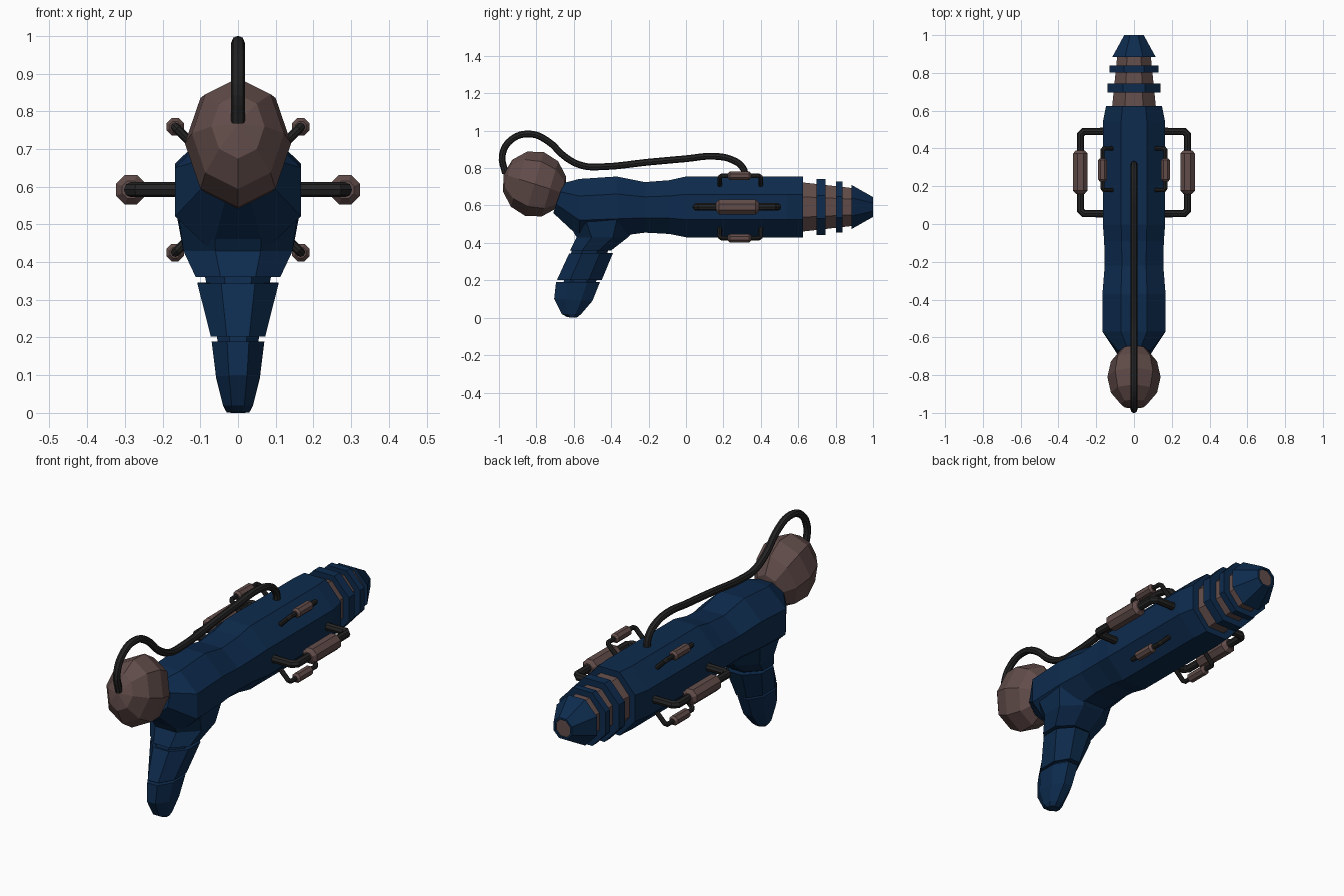
import bpy, bmesh
from math import radians, pi
from mathutils import Matrix, Vector

if "Cube" in bpy.data.objects:
    bpy.data.objects.remove(bpy.data.objects["Cube"])

AXIS_Z = 0.592


def material(name, rgb):
    m = bpy.data.materials.new(name)
    m.diffuse_color = (*rgb, 1)
    m.use_nodes = True
    m.node_tree.nodes["Principled BSDF"].inputs["Base Color"].default_value = m.diffuse_color
    return m


NAVY = material("navy", (0.004, 0.024, 0.075))
BROWN = material("brown", (0.12, 0.073, 0.068))
BLACK = material("black", (0.017, 0.017, 0.017))


def add(name, mesh, mat):
    mesh.materials.clear()
    mesh.materials.append(mat)
    ob = bpy.data.objects.new(name, mesh)
    bpy.context.collection.objects.link(ob)
    return ob


def loft(name, rings, mat, x0=0.0):
    """Octagonal loft; ring = (y, z) of one end, (y, z) of other end, half width."""
    bm = bmesh.new()
    k = 0.414
    octagon = [(k, 1), (1, k), (1, -k), (k, -1), (-k, -1), (-1, -k), (-1, k), (-k, 1)]
    loops = []
    for ya, za, yb, zb, w in rings:
        a, b = Vector((x0, ya, za)), Vector((x0, yb, zb))
        mid, half = (a + b) / 2, (a - b) / 2
        loops.append([bm.verts.new(mid + half * t + Vector((w * s, 0, 0))) for s, t in octagon])
    for p, q in zip(loops, loops[1:]):
        for i in range(8):
            j = (i + 1) % 8
            bm.faces.new((p[i], p[j], q[j], q[i]))
    bm.faces.new(loops[0])
    bm.faces.new(loops[-1])
    bmesh.ops.recalc_face_normals(bm, faces=bm.faces)
    me = bpy.data.meshes.new(name)
    bm.to_mesh(me)
    bm.free()
    return add(name, me, mat)


def turned(name, profile, mat, z=AXIS_Z, squash=1.0, x0=0.0):
    """Octagonal part along y from (y, radius) pairs."""
    return loft(name, [(y, z + r, y, z - r, r * squash) for y, r in profile], mat, x0)


def tube(name, pts, radius, smooth_path=False):
    cu = bpy.data.curves.new(name, 'CURVE')
    cu.dimensions = '3D'
    cu.bevel_depth = radius
    cu.bevel_resolution = 2
    cu.use_fill_caps = True
    if smooth_path:
        cu.resolution_u = 4
        sp = cu.splines.new('BEZIER')
        sp.bezier_points.add(len(pts) - 1)
        for bp, p in zip(sp.bezier_points, pts):
            bp.co = p
            bp.handle_left_type = bp.handle_right_type = 'AUTO'
    else:
        sp = cu.splines.new('POLY')
        sp.points.add(len(pts) - 1)
        for sp_pt, p in zip(sp.points, pts):
            sp_pt.co = (*p, 1)
    tmp = bpy.data.objects.new(name + "_path", cu)
    bpy.context.collection.objects.link(tmp)
    dg = bpy.context.evaluated_depsgraph_get()
    me = bpy.data.meshes.new_from_object(tmp.evaluated_get(dg))
    bpy.data.objects.remove(tmp)
    for f in me.polygons:
        f.use_smooth = False
    return add(name, me, BLACK)


# Main barrel body
loft("body", [
    (0.625, 0.755, 0.625, 0.43, 0.148),
    (0.54, 0.755, 0.54, 0.43, 0.165),
    (0.0, 0.755, 0.0, 0.43, 0.165),
    (-0.09, 0.735, -0.09, 0.448, 0.158),
    (-0.22, 0.725, -0.22, 0.455, 0.155),
    (-0.37, 0.755, -0.37, 0.435, 0.167),
    (-0.57, 0.742, -0.57, 0.43, 0.167),
    (-0.655, 0.72, -0.71, 0.56, 0.085)], NAVY)

# Grip: collar blending into the body, two segments, inner core in the gaps
loft("grip_collar", [
    (-0.68, 0.59, -0.24, 0.50, 0.163),
    (-0.585, 0.43, -0.31, 0.43, 0.145),
    (-0.62, 0.36, -0.40, 0.36, 0.112)], NAVY)
loft("grip_middle", [
    (-0.625, 0.343, -0.39, 0.347, 0.108),
    (-0.69, 0.202, -0.45, 0.202, 0.072)], NAVY)
loft("grip_end", [
    (-0.695, 0.19, -0.46, 0.19, 0.07),
    (-0.705, 0.10, -0.50, 0.09, 0.058),
    (-0.665, 0.02, -0.56, 0.02, 0.04),
    (-0.635, 0.003, -0.585, 0.0, 0.03)], NAVY)
loft("grip_core", [
    (-0.60, 0.40, -0.40, 0.40, 0.095),
    (-0.66, 0.17, -0.49, 0.17, 0.05)], NAVY)

# Nozzle: core, cooling rings and hollow tip
turned("nozzle_core", [(0.60, 0.134), (0.90, 0.10)], BROWN, squash=0.88)
turned("nozzle_ring_rear", [(0.697, 0.15), (0.745, 0.15)], NAVY, squash=0.94)
turned("nozzle_ring_front", [(0.803, 0.136), (0.838, 0.136)], NAVY, squash=0.96)
turned("nozzle_tip", [(0.885, 0.118), (1.0, 0.053), (1.0, 0.043), (0.985, 0.043)],
       NAVY, squash=0.97)
turned("nozzle_plug", [(0.98, 0.043), (0.991, 0.043)], BROWN, squash=0.97)

# Rear bulb: low-poly ball with its pole tilted up and back
bm = bmesh.new()
bmesh.ops.create_uvsphere(bm, u_segments=8, v_segments=6, radius=1.0)
bmesh.ops.rotate(bm, verts=bm.verts, matrix=Matrix.Rotation(radians(73), 3, 'X'))
bmesh.ops.scale(bm, verts=bm.verts, vec=(0.141, 0.173, 0.178))
bmesh.ops.translate(bm, verts=bm.verts, vec=(0, -0.81, 0.715))
me = bpy.data.meshes.new("rear_bulb")
bm.to_mesh(me)
bm.free()
add("rear_bulb", me, BROWN)

# Cable looping from the bulb to the barrel
cable = [(-0.965, 0.77), (-0.982, 0.87), (-0.93, 0.955), (-0.83, 0.982), (-0.74, 0.945),
         (-0.64, 0.855), (-0.55, 0.812), (-0.45, 0.807), (-0.2, 0.832), (0.0, 0.85),
         (0.15, 0.863), (0.25, 0.843), (0.305, 0.80), (0.318, 0.74)]
tube("cable", [(0, y, z) for y, z in cable], 0.018, True)


# Side rails: bent rod with a capsule, placed radially around the barrel
def rail(name, angle, dist, y0, y1, rod, c0, c1, r):
    b = rod * 0.9
    pts = [(0.14, y0, 0), (dist - b, y0, 0), (dist, y0 + b, 0),
           (dist, y1 - b, 0), (dist - b, y1, 0), (0.14, y1, 0)]
    parts = [tube(name + "_rod", pts, rod),
             turned(name + "_capsule", [(c0, r * 0.6), (c0 + r * 0.45, r),
                                        (c1 - r * 0.45, r), (c1, r * 0.6)], BROWN, 0, 1, dist)]
    for ob in parts:
        ob.matrix_world = Matrix.Translation((0, 0, AXIS_Z)) @ Matrix.Rotation(angle, 4, 'Y')


for i in range(2):
    rail(f"large_rail_{i + 1}", i * pi, 0.284, 0.055, 0.49, 0.02, 0.16, 0.39, 0.039)
for i in range(4):
    rail(f"small_rail_{i + 1}", pi / 4 + i * pi / 2, 0.236, 0.18, 0.40, 0.012, 0.225, 0.348, 0.023)
